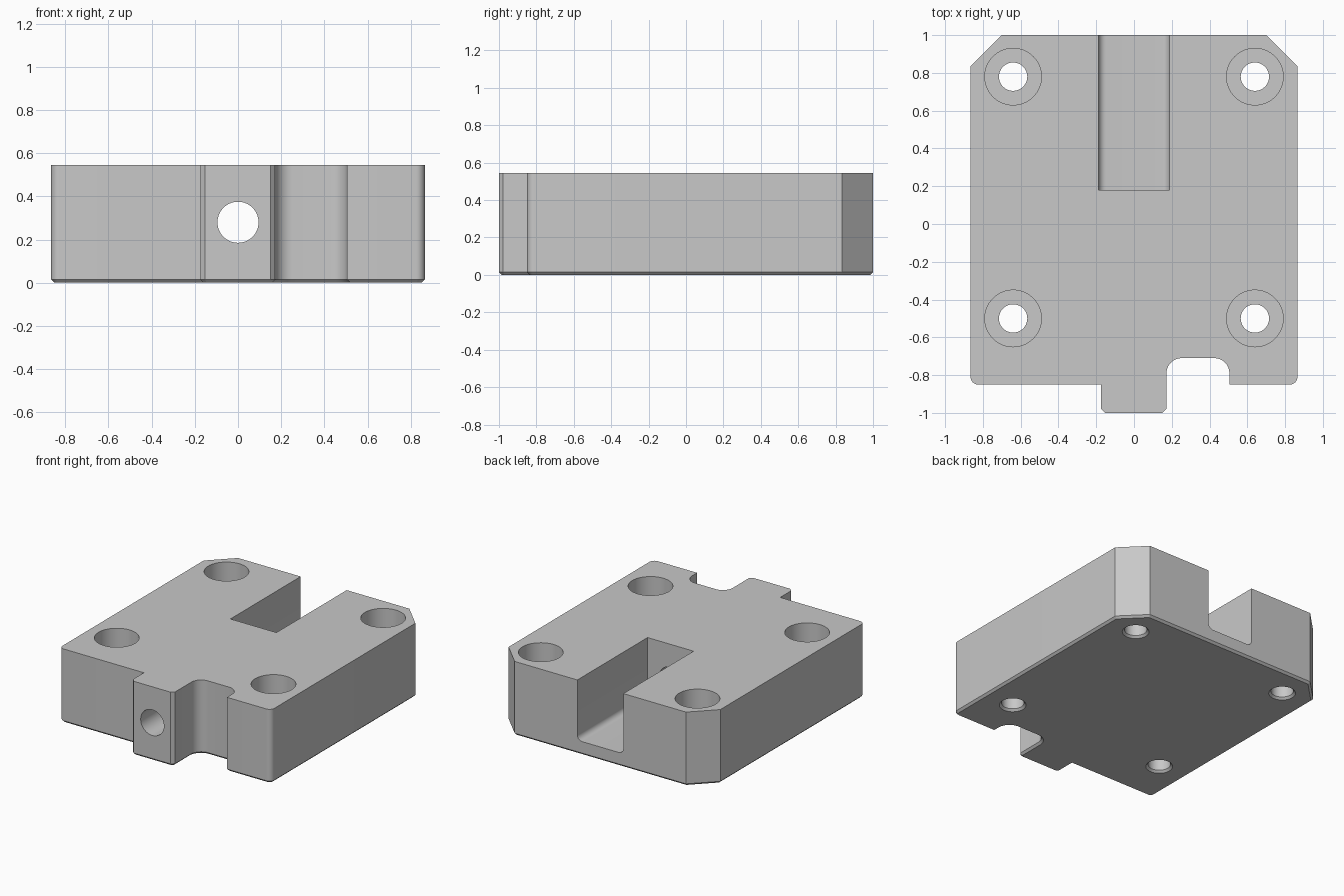
import bpy, bmesh
from math import sin, cos, pi, radians
from mathutils import Matrix

if "Cube" in bpy.data.objects:
    bpy.data.objects.remove(bpy.data.objects["Cube"], do_unlink=True)

HEIGHT = 0.545
EDGE = 0.015

grey = bpy.data.materials.new("light grey")
grey.use_nodes = True
grey.diffuse_color = (0.58, 0.58, 0.58, 1)
grey.node_tree.nodes["Principled BSDF"].inputs["Base Color"].default_value = grey.diffuse_color


def arc(cx, cy, r, start, end, steps=10):
    angles = [radians(start + (end - start) * i / steps) for i in range(steps + 1)]
    return [(cx + r * cos(a), cy + r * sin(a)) for a in angles]


def make_object(name, bm):
    bmesh.ops.recalc_face_normals(bm, faces=bm.faces)
    mesh = bpy.data.meshes.new(name)
    bm.to_mesh(mesh)
    bm.free()
    mesh.materials.append(grey)
    obj = bpy.data.objects.new(name, mesh)
    bpy.context.collection.objects.link(obj)
    return obj


def prism(outline, depth):
    """Extrude an xy outline upwards."""
    bm = bmesh.new()
    face = bm.faces.new([bm.verts.new((x, y, 0)) for x, y in outline])
    top = bmesh.ops.extrude_face_region(bm, geom=[face])
    verts = [v for v in top["geom"] if isinstance(v, bmesh.types.BMVert)]
    bmesh.ops.translate(bm, verts=verts, vec=(0, 0, depth))
    return bm


def lathe(profile, steps=64):
    """Revolve (radius, height) points about z."""
    bm = bmesh.new()
    verts = [bm.verts.new((r, 0, z)) for r, z in profile]
    edges = [bm.edges.new(pair) for pair in zip(verts, verts[1:])]
    bmesh.ops.spin(bm, geom=verts + edges, cent=(0, 0, 0), axis=(0, 0, 1),
                   angle=2 * pi, steps=steps)
    bmesh.ops.remove_doubles(bm, verts=bm.verts, dist=1e-5)
    return bm


# Block outline: rounded front corners, front tab, filleted notch, cut back corners
outline = (
    arc(-0.825, -0.81, 0.04, 180, 270)
    + [(-0.174, -0.85), (-0.174, -0.978), (-0.152, -1), (0.15, -1), (0.172, -0.978)]
    + arc(0.252, -0.79, 0.08, 180, 90)
    + arc(0.425, -0.79, 0.08, 90, 0)
    + [(0.505, -0.85)]
    + arc(0.825, -0.81, 0.04, 270, 360)
    + [(0.865, 0.835), (0.7, 1), (-0.7, 1), (-0.865, 0.835)]
)
bm = prism(outline, HEIGHT)
bmesh.ops.recalc_face_normals(bm, faces=bm.faces)
# Chamfer around the underside
rim = [e for e in bm.edges if all(v.co.z < 0.001 for v in e.verts)]
bmesh.ops.bevel(bm, geom=rim, offset=EDGE, segments=1, affect='EDGES', clamp_overlap=False)
block = make_object("mounting_block", bm)

cutters = []

# Back slot with rounded floor corners
slot = ([(-0.188, 0.7)] + arc(-0.148, 0.14, 0.04, 180, 270)
        + arc(0.148, 0.14, 0.04, 270, 360) + [(0.188, 0.7)])
bm = prism(slot, 1.0)
bm.transform(Matrix.Translation((0, 1.18, 0)) @ Matrix.Rotation(pi / 2, 4, 'X'))
cutters.append(make_object("slot_cutter", bm))

# Bore from the front tab into the slot
bm = lathe([(0, 0), (0.095, 0), (0.095, 1.4), (0, 1.4)])
bm.transform(Matrix.Translation((0, 0.3, 0.28)) @ Matrix.Rotation(pi / 2, 4, 'X'))
cutters.append(make_object("bore_cutter", bm))

# Counterbored screw holes, chamfered underneath
screw = [(0, -0.02), (0.11, -0.02), (0.075, EDGE), (0.075, 0.25),
         (0.15, 0.25), (0.15, 0.7), (0, 0.7)]
for x in (-0.64, 0.64):
    for y in (-0.5, 0.78):
        bm = lathe(screw)
        bm.transform(Matrix.Translation((x, y, 0)))
        cutters.append(make_object("screw_hole_cutter", bm))

bpy.ops.object.select_all(action='DESELECT')
block.select_set(True)
bpy.context.view_layer.objects.active = block
for cutter in cutters:
    cutter.hide_render = True
    mod = block.modifiers.new("cut", 'BOOLEAN')
    mod.operation = 'DIFFERENCE'
    mod.solver = 'EXACT'
    mod.object = cutter
    bpy.ops.object.modifier_apply(modifier=mod.name)
    bpy.data.objects.remove(cutter, do_unlink=True)

bpy.ops.object.shade_smooth_by_angle(angle=radians(25))
